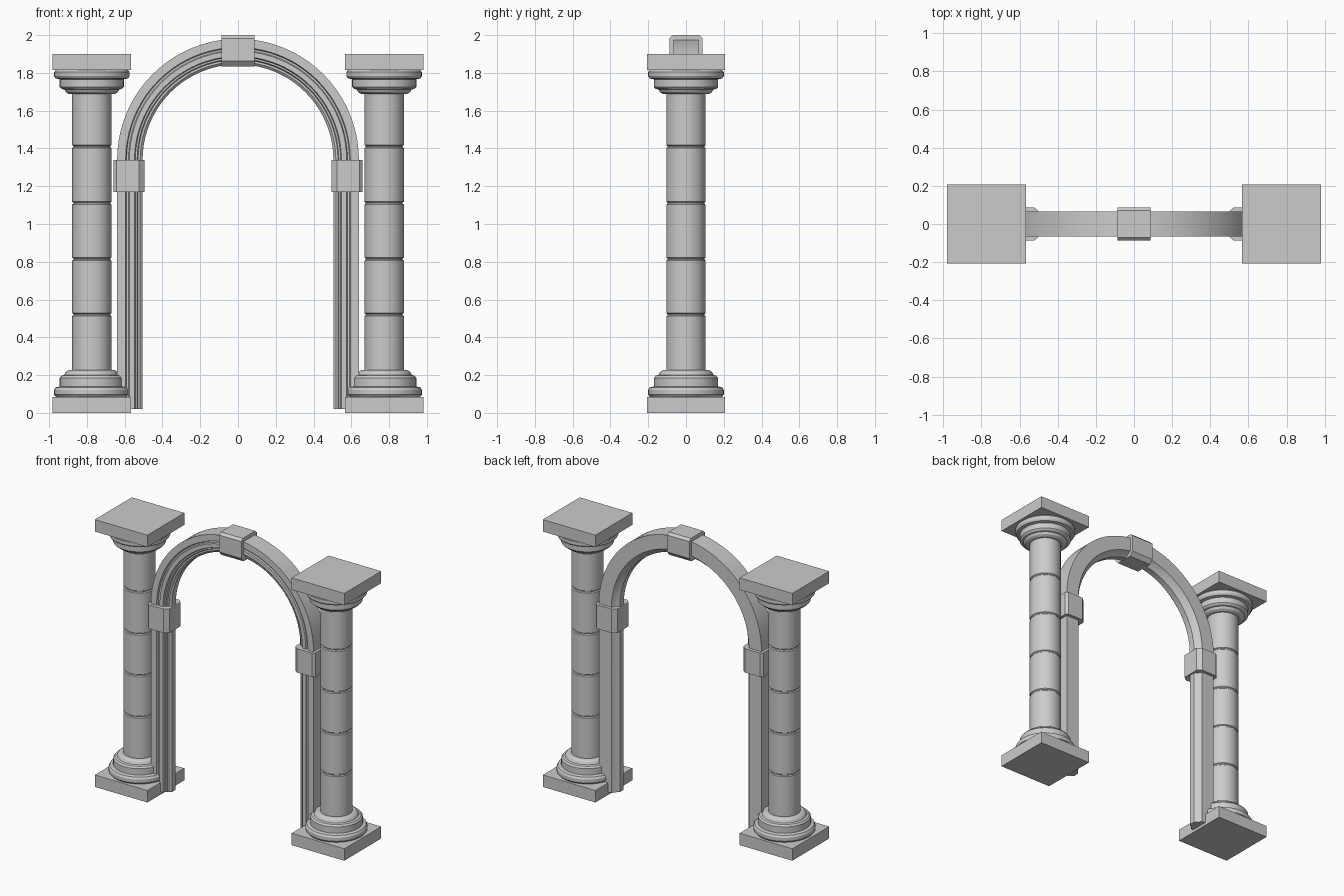
import bpy, bmesh, math
from mathutils import Vector

if "Cube" in bpy.data.objects:
    bpy.data.objects.remove(bpy.data.objects["Cube"])

COL_X = 0.774      # column axis
SPRING = 1.34      # height where the arch starts
ARC_STEPS = 40


def finish(bm, name, smooth=True):
    bmesh.ops.recalc_face_normals(bm, faces=bm.faces)
    me = bpy.data.meshes.new(name)
    bm.to_mesh(me)
    bm.free()
    ob = bpy.data.objects.new(name, me)
    bpy.context.collection.objects.link(ob)
    if smooth:
        bpy.ops.object.select_all(action='DESELECT')
        ob.select_set(True)
        bpy.context.view_layer.objects.active = ob
        bpy.ops.object.shade_smooth_by_angle(angle=math.radians(25))
    return ob


def box(name, x, z0, z1, half):
    bm = bmesh.new()
    bmesh.ops.create_cube(bm, size=1)
    for v in bm.verts:
        v.co = Vector((x + v.co.x * 2 * half, v.co.y * 2 * half,
                       (z0 + z1) / 2 + v.co.z * (z1 - z0)))
    return finish(bm, name, False)


def loft(name, rings, smooth=True):
    """Skin a list of equal closed rings and cap both ends."""
    bm = bmesh.new()
    rows = [[bm.verts.new(p) for p in ring] for ring in rings]
    n = len(rows[0])
    for a, b in zip(rows, rows[1:]):
        for i in range(n):
            j = (i + 1) % n
            bm.faces.new((a[i], a[j], b[j], b[i]))
    bm.faces.new(rows[0])
    bm.faces.new(rows[-1])
    return finish(bm, name, smooth)


def lathe(name, x, profile, n=40):
    rings = [[(x + r * math.cos(2 * math.pi * i / n), r * math.sin(2 * math.pi * i / n), z)
              for i in range(n)] for r, z in profile]
    return loft(name, rings)


def arch_ring(section, angle, drop=0.0):
    """Place an (r, y) section at an angle around the arch centre."""
    return [(r * math.cos(angle), y, SPRING - drop + r * math.sin(angle)) for r, y in section]


# Moulding profiles (radius, height from the plinth face)
foot = [(0.19, 0.0), (0.2, 0.012), (0.2, 0.036), (0.192, 0.05), (0.17, 0.055), (0.17, 0.1),
        (0.16, 0.112), (0.145, 0.116), (0.137, 0.132), (0.122, 0.142), (0.105, 0.142)]
joints = [0.225, 0.52, 0.815, 1.11, 1.41, 1.69]

for side, s in (("left", -1), ("right", 1)):
    x = s * COL_X
    # Square slabs
    box(f"{side}_plinth", x, 0, 0.085, 0.207)
    box(f"{side}_abacus", x, 1.815, 1.9, 0.207)
    # Round base and mirrored capital
    lathe(f"{side}_base", x, [(r, 0.085 + h) for r, h in foot])
    lathe(f"{side}_capital", x, [(r, 1.815 - h * 0.89) for r, h in foot])
    # Shaft made of five drums with grooved joints
    shaft = [(0.104, joints[0] - 0.01)]
    for z in joints[1:-1]:
        shaft += [(0.104, z - 0.008), (0.098, z - 0.003), (0.098, z + 0.003), (0.104, z + 0.008)]
    shaft.append((0.104, joints[-1] + 0.01))
    lathe(f"{side}_shaft", x, shaft)

# Moulded arch and legs: one section swept up, round and down
section = [(0.64, 0.065), (0.64, -0.065), (0.595, -0.065), (0.59, -0.052), (0.58, -0.052),
           (0.575, -0.06), (0.548, -0.06), (0.543, -0.046), (0.534, -0.046), (0.529, -0.034),
           (0.518, -0.034), (0.505, -0.022), (0.505, 0.022), (0.518, 0.034), (0.529, 0.046),
           (0.54, 0.065)]
rings = [arch_ring(section, 0, SPRING - 0.02)]
rings += [arch_ring(section, math.pi * i / ARC_STEPS) for i in range(ARC_STEPS + 1)]
rings.append(arch_ring(section, math.pi, SPRING - 0.02))
loft("arch_band", rings)

# Chamfered blocks: an impost on each leg and a keystone at the crown
block = [(0.66, -0.07), (0.66, 0.07), (0.643, 0.087), (0.523, 0.087), (0.494, 0.062),
         (0.494, -0.062), (0.523, -0.087), (0.643, -0.087)]
for name, a in (("right_impost", 0), ("left_impost", math.pi)):
    loft(name, [arch_ring(block, a, 0.17), arch_ring(block, a)], False)
loft("keystone", [[(x, y, SPRING + r) for r, y in block] for x in (-0.087, 0.087)], False)
